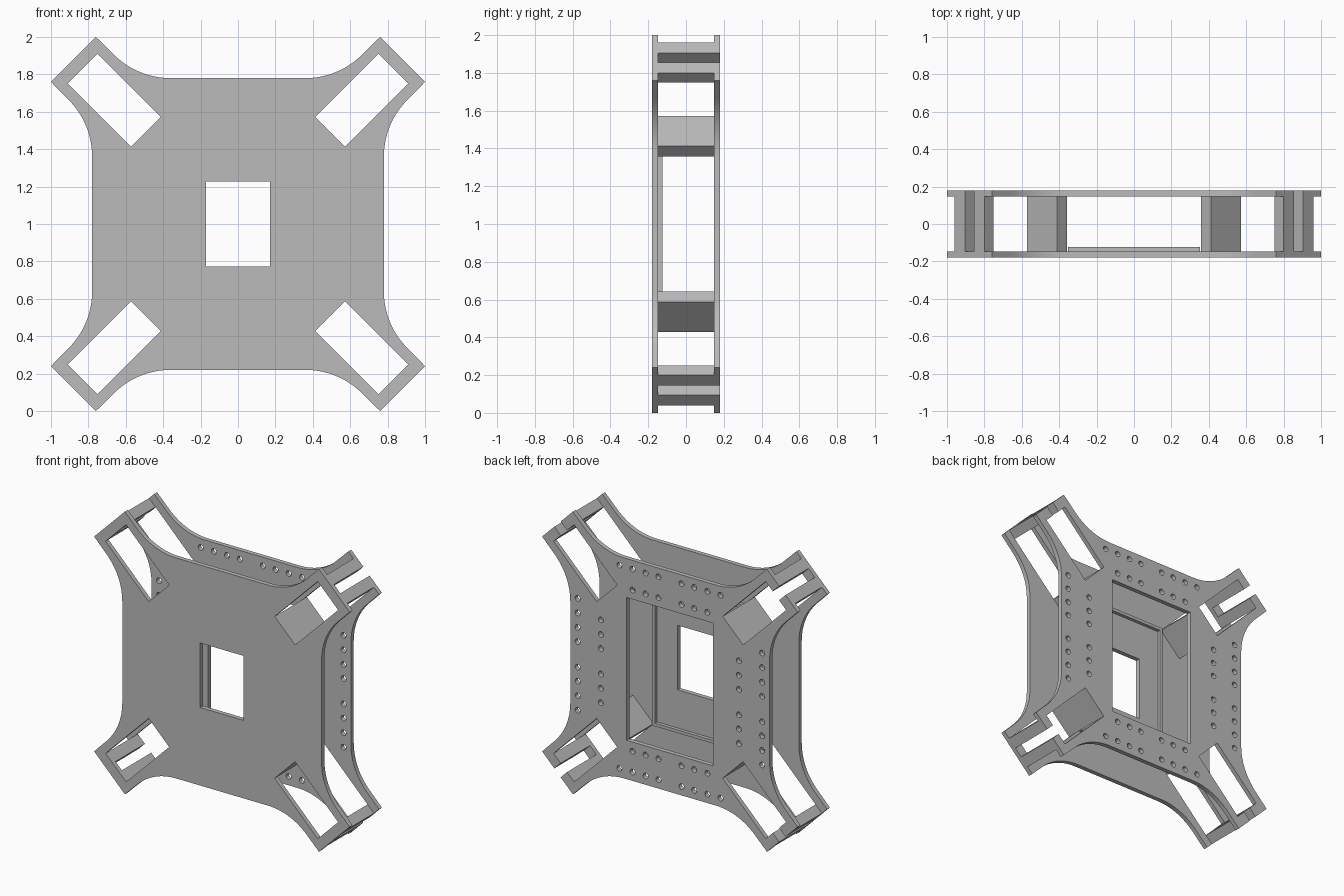
import bpy
from math import sin, cos, pi, radians, sqrt
from mathutils import Matrix

if "Cube" in bpy.data.objects:
    bpy.data.objects.remove(bpy.data.objects["Cube"], do_unlink=True)

grey = bpy.data.materials.new("plain_grey")
grey.use_nodes = True
grey.diffuse_color = (0.5, 0.5, 0.5, 1)
grey.node_tree.nodes["Principled BSDF"].inputs["Base Color"].default_value = (0.5, 0.5, 0.5, 1)

CENTRE_Z = 1.0
INNER, OUTER = 0.148, 0.18           # plate faces, distance from the mid plane
SIDE, STRAIGHT, R = 0.78, 0.36, 0.43  # body half width, straight half length, fillet
TIP, TIP_W = 1.2445, 0.17            # arm end along its diagonal, half width
SLOT_A, SLOT_B, SLOT_W = 0.697, 1.174, 0.113
NOTCH = 0.035


def diag(d, w):
    """Arm coordinates (along, across) to plate coordinates."""
    return ((d - w) / sqrt(2), (d + w) / sqrt(2))


def turn(points, k):
    """Rotate points by k quarter turns."""
    for _ in range(k):
        points = [(-y, x) for x, y in points]
    return points


def rect(hx, hy):
    return [(-hx, -hy), (hx, -hy), (hx, hy), (-hx, hy)]


def arm_rect(d0, d1, w0, w1):
    return [diag(d0, w0), diag(d1, w0), diag(d1, w1), diag(d0, w1)]


def circle(cx, cy, r, n=16):
    return [(cx + r * cos(2 * pi * i / n), cy + r * sin(2 * pi * i / n)) for i in range(n)]


def slab(name, loops, y0, y1):
    """Fill nested loops and extrude them from y0 to y1."""
    cu = bpy.data.curves.new(name, "CURVE")
    cu.dimensions = "2D"
    cu.fill_mode = "BOTH"
    cu.extrude = (y1 - y0) / 2
    for loop in loops:
        sp = cu.splines.new("POLY")
        sp.points.add(len(loop) - 1)
        for p, (x, z) in zip(sp.points, loop):
            p.co = (x, z, 0, 1)
        sp.use_cyclic_u = True
    tmp = bpy.data.objects.new(name + "_profile", cu)
    bpy.context.collection.objects.link(tmp)
    deps = bpy.context.evaluated_depsgraph_get()
    me = bpy.data.meshes.new_from_object(tmp.evaluated_get(deps))
    bpy.data.objects.remove(tmp, do_unlink=True)
    me.transform(Matrix.Translation((0, (y0 + y1) / 2, CENTRE_Z)) @ Matrix.Rotation(pi / 2, 4, "X"))
    me.materials.clear()
    me.materials.append(grey)
    ob = bpy.data.objects.new(name, me)
    bpy.context.collection.objects.link(ob)
    bpy.ops.object.select_all(action="DESELECT")
    ob.select_set(True)
    bpy.context.view_layer.objects.active = ob
    bpy.ops.object.shade_smooth_by_angle(angle=radians(30))
    return ob


def outline(notched):
    """Square body with four flared arms."""
    arc = []
    for i in range(17):
        a = pi / 4 * i / 16
        arc.append((STRAIGHT + R * sin(a), SIDE + R * (1 - cos(a))))
    corner = [(y, x) for x, y in arc] + [diag(TIP, -TIP_W)]
    if notched:
        half = [(TIP, NOTCH), (SLOT_B, NOTCH), (SLOT_B, SLOT_W), (SLOT_A, SLOT_W)]
        corner += [diag(d, -w) for d, w in half]
        corner += [diag(d, w) for d, w in reversed(half)]
    corner += [diag(TIP, TIP_W)] + arc[::-1]
    return [p for k in range(4) for p in turn(corner, k)]


# front plate: closed slots and a window
slots = [turn(arm_rect(SLOT_A, SLOT_B, -SLOT_W, SLOT_W), k) for k in range(4)]
slab("front_plate", [outline(False), rect(0.17, 0.228)] + slots, -OUTER, -INNER)

# rear plate: notched arms, large opening, screw holes
holes = []
steps = (0.09, 0.19, 0.293, 0.396)
for s in (-1, 1):
    for t in (-1, 1):
        for i, u in enumerate(steps):
            holes.append(circle(s * 0.722, t * u, 0.02))
            holes.append(circle(t * u, s * 0.718, 0.02))
            if i < 3:
                holes.append(circle(s * 0.54, t * u, 0.02))
                holes.append(circle(t * u, s * 0.57, 0.02))
slab("rear_plate", [outline(True), rect(0.338, 0.505)] + holes, INNER, OUTER)

# thin raised rim on the inside of the front plate
slab("window_rim", [rect(0.353, 0.52), rect(0.331, 0.498)], -INNER, -0.124)

# spacers joining the plates at each arm
places = ("upper_left", "upper_right", "lower_right", "lower_left")
for k, place in enumerate(places):
    slab(place + "_inner_spacer",
         [turn(arm_rect(SLOT_A - 0.077, SLOT_A, -SLOT_W, SLOT_W), k)], -INNER, INNER)
    for side, w0, w1 in (("a", -SLOT_W, -NOTCH), ("b", NOTCH, SLOT_W)):
        slab(place + "_tip_post_" + side,
             [turn(arm_rect(SLOT_B, TIP, w0, w1), k)], -INNER, INNER)
